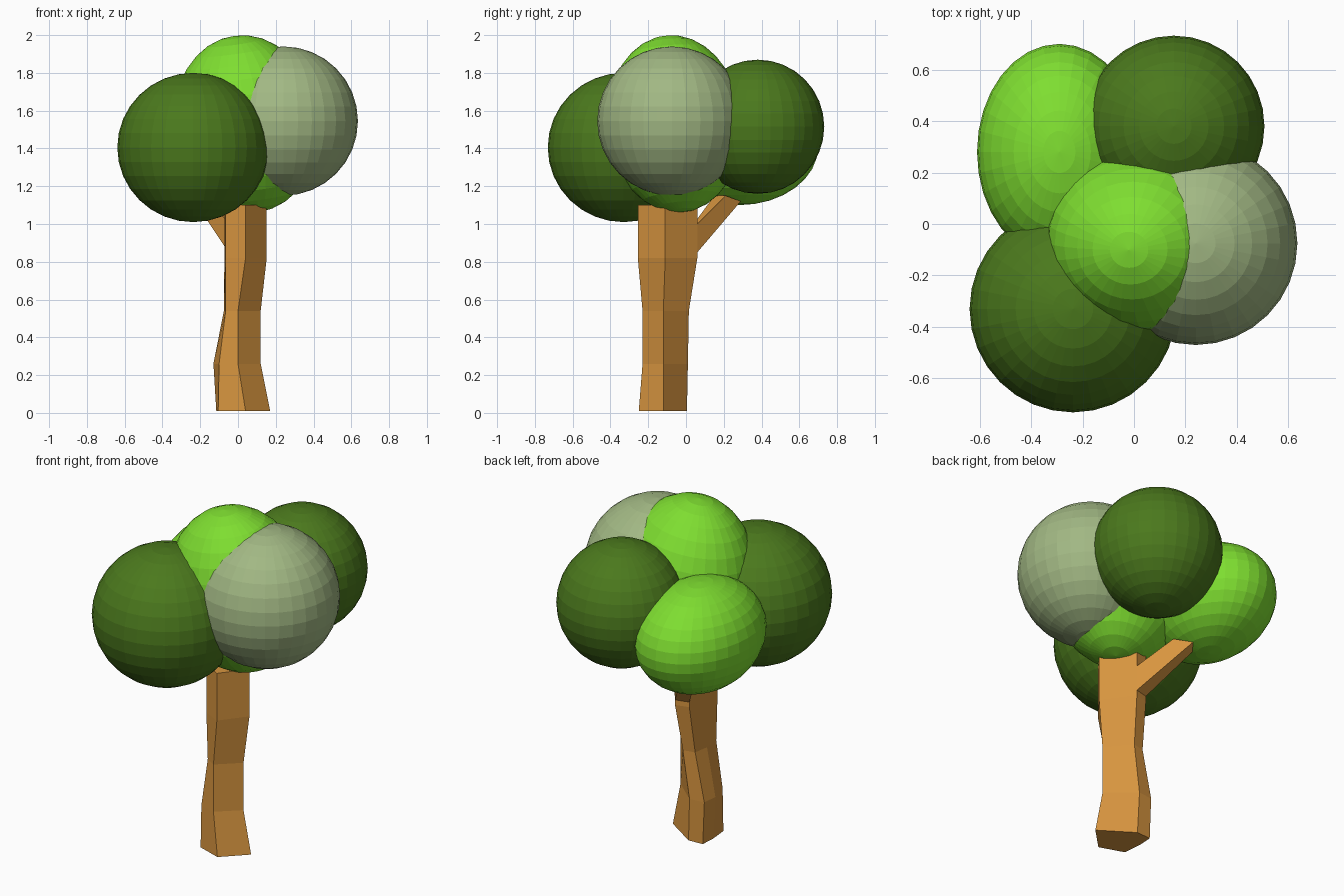
import bpy, bmesh
from math import radians
from mathutils import Vector

if "Cube" in bpy.data.objects:
    bpy.data.objects.remove(bpy.data.objects["Cube"])


def material(name, rgb):
    m = bpy.data.materials.new(name)
    m.diffuse_color = (*rgb, 1)
    m.use_nodes = True
    m.node_tree.nodes["Principled BSDF"].inputs["Base Color"].default_value = m.diffuse_color
    return m


BARK = material("bark", (0.68, 0.30, 0.05))
DARK = material("dark_leaf", (0.07, 0.19, 0.012))
BRIGHT = material("bright_leaf", (0.21, 0.73, 0.03))
PALE = material("pale_leaf", (0.36, 0.48, 0.23))


def finish(bm, name, mat):
    bmesh.ops.recalc_face_normals(bm, faces=bm.faces[:])
    me = bpy.data.meshes.new(name)
    bm.to_mesh(me)
    bm.free()
    ob = bpy.data.objects.new(name, me)
    bpy.context.collection.objects.link(ob)
    me.materials.append(mat)
    return ob


def foliage(name, centre, radii, mat, tilt=(0, 0, 0)):
    bm = bmesh.new()
    bmesh.ops.create_uvsphere(bm, u_segments=32, v_segments=16, radius=1)
    ob = finish(bm, name, mat)
    ob.location, ob.scale = centre, radii
    ob.rotation_euler = [radians(a) for a in tilt]


def loft(name, rings, mat):
    bm = bmesh.new()
    loops = [[bm.verts.new(p) for p in ring] for ring in rings]
    n = len(loops[0])
    for a, b in zip(loops, loops[1:]):
        for i in range(n):
            j = (i + 1) % n
            bm.faces.new((a[i], a[j], b[j], b[i]))
    bm.faces.new(loops[0][::-1])
    bm.faces.new(loops[-1])
    finish(bm, name, mat)


# Crooked six-sided trunk: one irregular outline per height
top = [(.04, -.255), (.152, -.11), (.03, .06), (-.05, .04), (-.072, -.07), (-.067, -.2)]
sections = [
    (.01, [(.04, -.25), (.17, -.12), (-.02, .005), (-.11, 0), (-.115, -.09), (-.105, -.2)]),
    (.26, [(0, -.23), (.12, -.12), (-.03, .01), (-.12, 0), (-.13, -.09), (-.10, -.2)]),
    (.54, [(0, -.23), (.12, -.12), (.01, .015), (-.06, 0), (-.075, -.09), (-.065, -.19)]),
    (.82, top),
    (1.10, top),
]
loft("trunk", [[(x, y, z) for x, y in ring] for z, ring in sections], BARK)

# Side branch rising to the back left
base = [(.03, .06, .85), (-.05, .04, .85), (-.05, .04, 1.0), (.03, .06, 1.0)]
low, high, half = Vector((-.20, .26, 1.12)), Vector((-.13, .18, 1.15)), Vector((.03, .03, 0))
loft("branch", [base, [low + half, low - half, high - half, high + half]], BARK)

# Foliage balls
foliage("front_left_foliage", (-.237, -.33, 1.405), (.402, .402, .395), DARK)
foliage("right_foliage", (.24, -.075, 1.545), (.395, .395, .395), PALE)
foliage("back_right_foliage", (.155, .38, 1.515), (.352, .352, .355), DARK)
foliage("back_left_foliage", (-.29, .28, 1.41), (.32, .42, .31), BRIGHT)
foliage("centre_foliage", (.045, -.06, 1.53), (.385, .36, .472), BRIGHT, (5, -8, 0))
